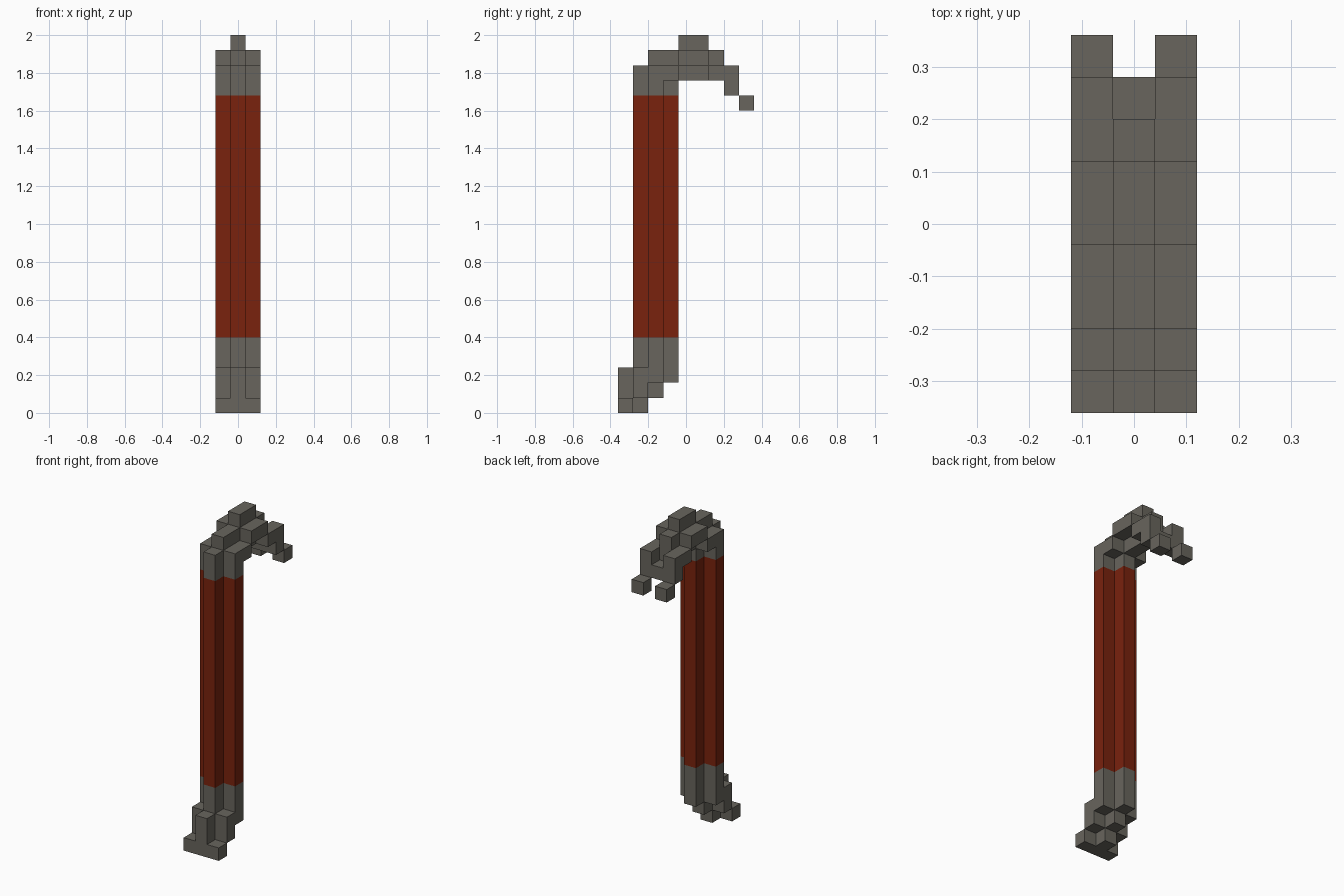
import bpy, bmesh
from mathutils import Vector

cube = bpy.data.objects.get("Cube")
if cube:
    bpy.data.objects.remove(cube)

S = 0.08  # edge length of one block


def material(name, rgb):
    m = bpy.data.materials.new(name)
    m.use_nodes = True
    m.diffuse_color = (*rgb, 1)
    bsdf = m.node_tree.nodes["Principled BSDF"]
    bsdf.inputs["Base Color"].default_value = (*rgb, 1)
    bsdf.inputs["Roughness"].default_value = 0.8
    return m


grey = material("steel grey", (0.138, 0.130, 0.110))
red = material("painted red", (0.192, 0.016, 0.004))


def cells(middle, sides):
    """Blocks from runs (y_first, y_last, z_first, z_last); side runs are mirrored."""
    out = set()
    for xs, runs in (((0,), middle), ((-1, 1), sides)):
        for y0, y1, z0, z1 in runs:
            out |= {(x, y, z) for x in xs
                    for y in range(y0, y1 + 1) for z in range(z0, z1 + 1)}
    return out


parts = {
    # pry foot: wide toe plate stepping up into the cross-shaped shaft
    "pry_foot": (grey, cells(
        [(-4, -3, 0, 2), (-2, -2, 1, 4), (-1, -1, 2, 4), (-3, -3, 3, 4)],
        [(-4, -4, 0, 0), (-3, -3, 1, 2), (-2, -2, 2, 4)])),
    # red shaft with a plus-shaped section
    "shaft": (red, cells([(-3, -1, 5, 20)], [(-2, -2, 5, 20)])),
    # bent hook over the top
    "hook": (grey, cells(
        [(-3, -1, 21, 22), (-2, 2, 23, 23), (0, 2, 22, 22), (0, 1, 24, 24), (3, 3, 21, 21)],
        [(-2, -2, 21, 22), (-1, -1, 22, 22), (0, 1, 23, 23), (2, 3, 22, 22), (3, 3, 21, 21)])),
    # two separate points of the forked claw
    "claw_tips": (grey, cells([], [(4, 4, 20, 20)])),
}
solid = set().union(*(c for _, c in parts.values()))


def build(name, mat, blocks):
    """Skin the outer faces of the blocks and merge coplanar ones."""
    bm = bmesh.new()
    for b in sorted(blocks):
        centre = Vector((b[0], b[1], b[2] + 0.5))
        for axis in range(3):
            for sign in (-1, 1):
                n = [0, 0, 0]
                n[axis] = sign
                if tuple(p + q for p, q in zip(b, n)) in solid:
                    continue
                n = Vector(n)
                u = Vector([float(i == (axis + 1) % 3) for i in range(3)])
                v = n.cross(u)
                bm.faces.new([bm.verts.new((centre + (n + u * s + v * t) / 2) * S)
                              for s, t in ((-1, -1), (1, -1), (1, 1), (-1, 1))])
    bmesh.ops.remove_doubles(bm, verts=bm.verts, dist=S / 100)
    bmesh.ops.dissolve_limit(bm, angle_limit=0.01, verts=bm.verts, edges=bm.edges)
    mesh = bpy.data.meshes.new(name)
    bm.to_mesh(mesh)
    bm.free()
    mesh.materials.append(mat)
    bpy.context.collection.objects.link(bpy.data.objects.new(name, mesh))


for part, (mat, blocks) in parts.items():
    build(part, mat, blocks)
